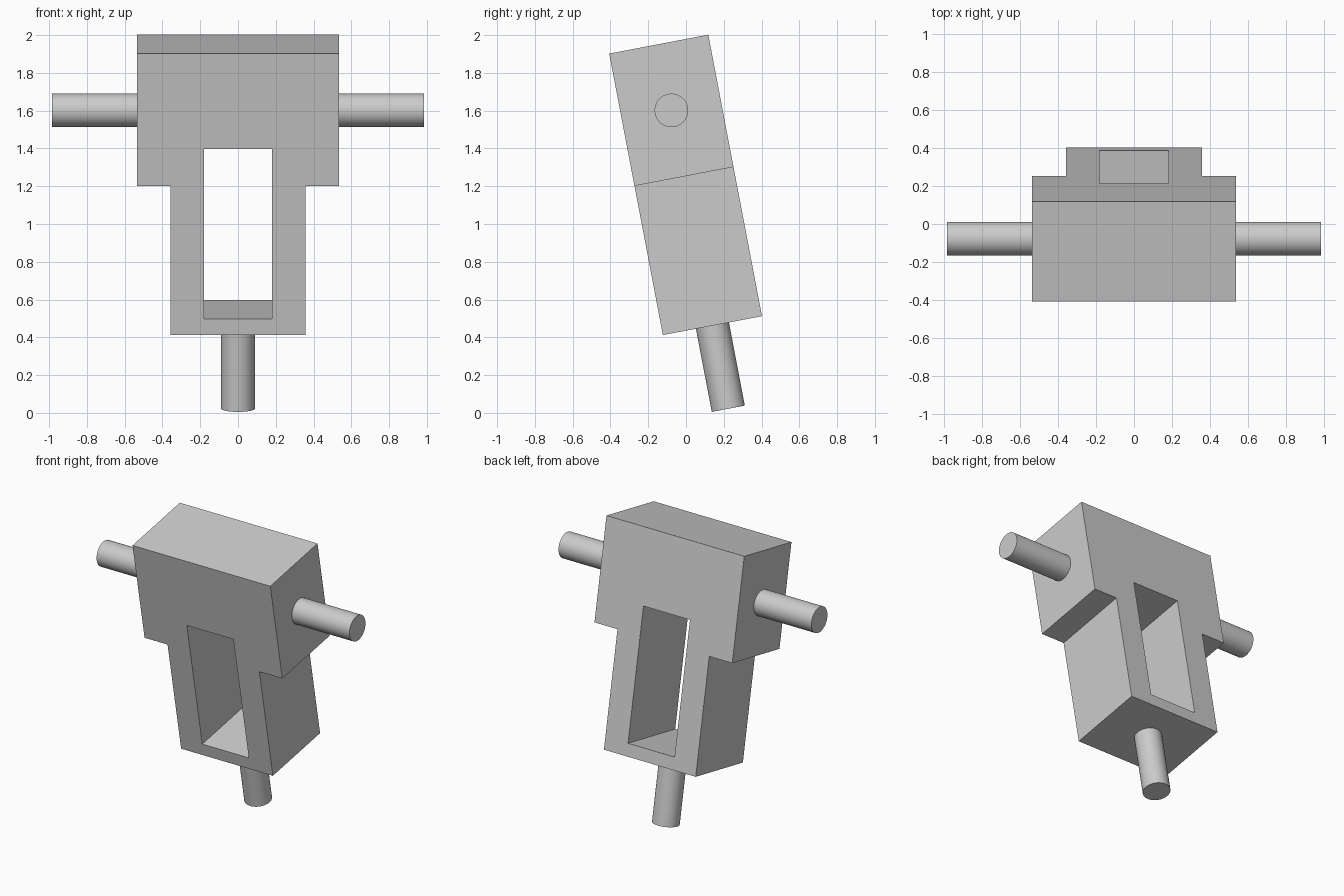
import bpy
from math import radians
from mathutils import Matrix

if "Cube" in bpy.data.objects:
    bpy.data.objects.remove(bpy.data.objects["Cube"], do_unlink=True)

# Single grey material
grey = bpy.data.materials.new("plain grey")
grey.use_nodes = True
colour = (0.6, 0.6, 0.6, 1)
grey.diffuse_color = colour
grey.node_tree.nodes["Principled BSDF"].inputs["Base Color"].default_value = colour

# The whole model leans forward about the bottom centre of the body
LEAN = Matrix.Translation((0, 0.14, 0.462)) @ Matrix.Rotation(radians(10.8), 4, "X")
DEPTH, HEIGHT, STEP = 0.534, 1.517, 0.804
WIDE, NARROW, SLOT = 0.536, 0.357, 0.181
PEG_RADIUS, PEG_LENGTH, EMBED = 0.089, 0.448, 0.05


def select_only(obj):
    bpy.ops.object.select_all(action="DESELECT")
    obj.select_set(True)
    bpy.context.view_layer.objects.active = obj


def slab(name, outlines, depth):
    """Extrude closed x-z outlines along y; inner outlines become openings."""
    curve = bpy.data.curves.new(name, "CURVE")
    curve.dimensions = "2D"
    curve.fill_mode = "BOTH"
    curve.extrude = depth / 2
    for points in outlines:
        spline = curve.splines.new("POLY")
        spline.points.add(len(points) - 1)
        for point, (x, z) in zip(spline.points, points):
            point.co = (x, z, 0, 1)
        spline.use_cyclic_u = True
    curve.materials.append(grey)
    obj = bpy.data.objects.new(name, curve)
    bpy.context.collection.objects.link(obj)
    obj.matrix_world = LEAN @ Matrix.Rotation(radians(90), 4, "X")
    select_only(obj)
    bpy.ops.object.convert(target="MESH")
    bpy.ops.object.shade_flat()
    return bpy.context.object


def peg(name, base, turn):
    """Round peg that starts slightly inside the body and points along turned +z."""
    length = PEG_LENGTH + EMBED
    bpy.ops.mesh.primitive_cylinder_add(vertices=48, radius=PEG_RADIUS, depth=length)
    obj = bpy.context.object
    obj.name = name
    obj.data.materials.append(grey)
    shift = Matrix.Translation((0, 0, length / 2 - EMBED))
    obj.matrix_world = LEAN @ Matrix.Translation(base) @ turn @ shift
    select_only(obj)
    bpy.ops.object.shade_smooth_by_angle(angle=radians(30))


# Stepped body with a tall rectangular opening
right_half = [(NARROW, 0), (NARROW, STEP), (WIDE, STEP), (WIDE, HEIGHT)]
outline = right_half + [(-x, z) for x, z in reversed(right_half)]
low, high = 0.087, 1.003
opening = [(-SLOT, low), (-SLOT, high), (SLOT, high), (SLOT, low)]
slab("body", [outline, opening], DEPTH)

# Side pegs and the bottom peg
for name, side in (("left_peg", 1), ("right_peg", -1)):
    peg(name, (side * WIDE, 0, 1.16), Matrix.Rotation(radians(90 * side), 4, "Y"))
peg("bottom_peg", (0, 0, 0), Matrix.Rotation(radians(180), 4, "X"))
